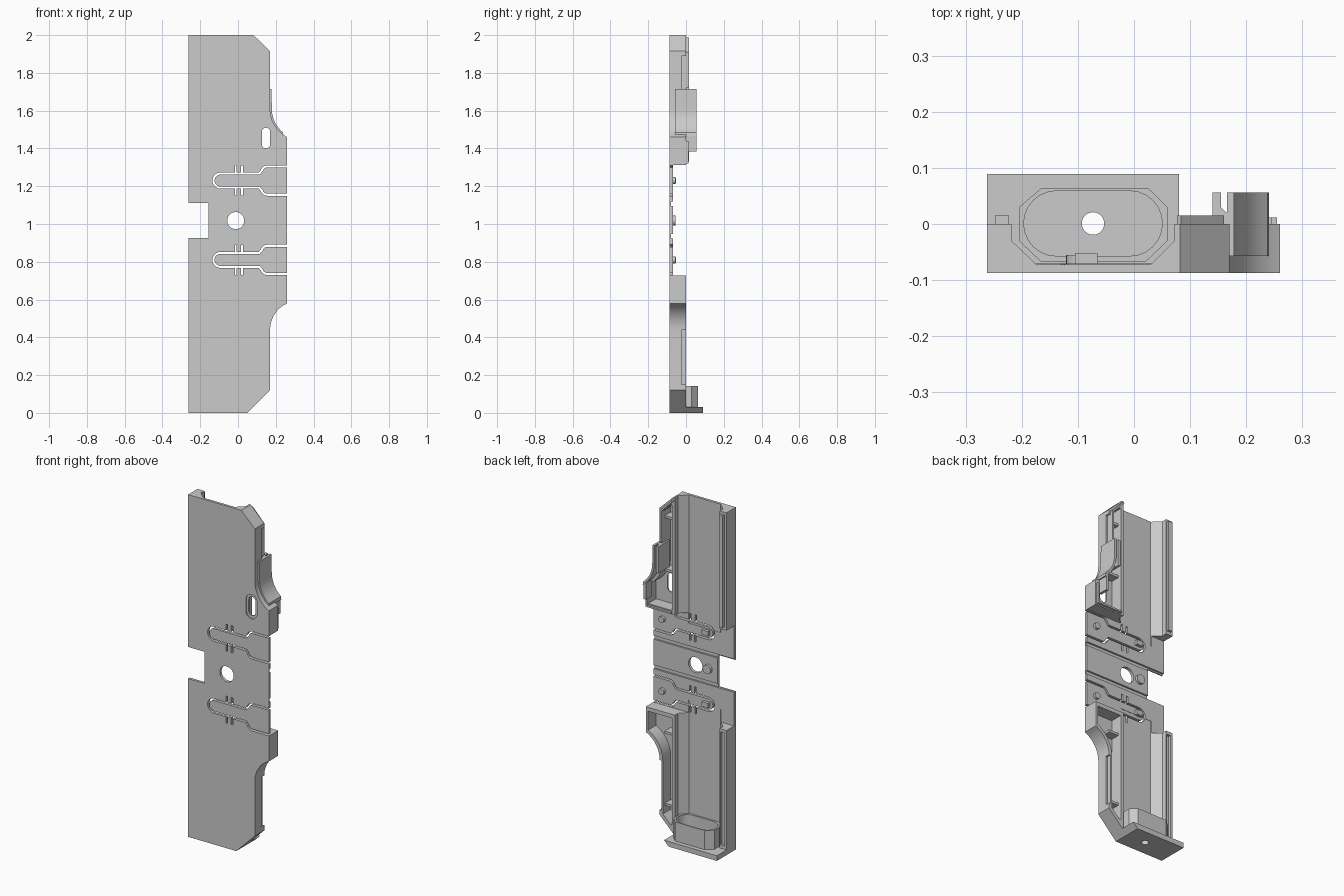
import bpy, bmesh, math
from mathutils import Vector

if "Cube" in bpy.data.objects:
    bpy.data.objects.remove(bpy.data.objects["Cube"])

FRONT, FLOOR = -0.087, -0.07


def prism(name, pts, a, b, axis='y'):
    """Extrude an outline: (x, z) along y, or (x, y) along z."""
    bm = bmesh.new()
    def co(p, t):
        return (p[0], t, p[1]) if axis == 'y' else (p[0], p[1], t)
    lo = [bm.verts.new(co(p, a)) for p in pts]
    hi = [bm.verts.new(co(p, b)) for p in pts]
    bm.faces.new(lo)
    bm.faces.new(hi[::-1])
    n = len(pts)
    for i in range(n):
        j = (i + 1) % n
        bm.faces.new((lo[i], hi[i], hi[j], lo[j]))
    bmesh.ops.recalc_face_normals(bm, faces=bm.faces)
    me = bpy.data.meshes.new(name)
    bm.to_mesh(me)
    bm.free()
    ob = bpy.data.objects.new(name, me)
    bpy.context.collection.objects.link(ob)
    return ob


def rect(x0, x1, z0, z1):
    return [(x0, z0), (x1, z0), (x1, z1), (x0, z1)]


def arc(cx, cz, r, a0, a1, n=12):
    return [(cx + r * math.cos(math.radians(a0 + (a1 - a0) * i / n)),
             cz + r * math.sin(math.radians(a0 + (a1 - a0) * i / n))) for i in range(n + 1)]


def circle(cx, cz, r, n=32):
    return arc(cx, cz, r, 0, 360 * (n - 1) / n, n - 1)


def upright_slot(cx, cz, w, h):
    r, d = w / 2, (h - w) / 2
    return arc(cx, cz + d, r, 0, 180) + arc(cx, cz - d, r, 180, 360)


def flat_slot(cx, cz, w, h):
    r, d = h / 2, (w - h) / 2
    return arc(cx + d, cz, r, -90, 90) + arc(cx - d, cz, r, 90, 270)


def ribbon(path, w):
    """Outline of an open polyline thickened to width w."""
    P = [Vector(p) for p in path]
    left, right = [], []
    for i, p in enumerate(P):
        d0 = (P[i] - P[max(i - 1, 0)]).normalized()
        d1 = (P[min(i + 1, len(P) - 1)] - P[i]).normalized()
        t = (d0 + d1).normalized()
        ref = d1 if d1.length else d0
        k = w / 2 / max(t.dot(ref), 0.5)
        n = Vector((-t.y, t.x)) * k
        left.append(tuple(p + n))
        right.append(tuple(p - n))
    return left + right[::-1]


def cut(ob, *cut_args, **kw):
    c = prism('cutter', *cut_args, **kw)
    c.hide_render = True
    m = ob.modifiers.new('cut', 'BOOLEAN')
    m.operation, m.solver, m.object = 'DIFFERENCE', 'EXACT', c
    bpy.context.view_layer.objects.active = ob
    bpy.ops.object.modifier_apply(modifier=m.name)
    bpy.data.objects.remove(c)


# Shell block with the side curves, end chamfers and left notch
low_curve = arc(0.324, 0.44, 0.154, 180, 114.5)
top_curve = arc(0.34, 1.61, 0.17, 242, 180)
outline = ([(-0.262, 0), (0.05, 0), (0.17, 0.12)] + low_curve + top_curve +
           [(0.17, 1.915), (0.082, 2), (-0.262, 2), (-0.262, 1.11),
            (-0.155, 1.11), (-0.155, 0.925), (-0.262, 0.925)])
shell = prism('folding_shell', outline, FRONT, 0)

# Thin middle and chamfered long channel
cut(shell, rect(-0.4, 0.4, 0.728, 1.312), FLOOR, 0.1)
channel = [(-0.218, 0.1), (-0.218, -0.03), (-0.174, -0.072), (0.03, -0.072),
           (0.072, -0.03), (0.072, 0.1)]
cut(shell, channel, 0.03, 0.8, axis='z')
cut(shell, channel, 1.25, 2.1, axis='z')

# Side pockets between inner and outer right walls
cut(shell, [(0.09, 1.335), (0.245, 1.335)] + arc(0.34, 1.61, 0.19, 240, 180) +
    [(0.15, 1.9), (0.1, 1.95), (0.09, 1.95)], -0.073, 0.1)
cut(shell, [(0.09, 0.08), (0.1, 0.08), (0.15, 0.13)] + arc(0.324, 0.44, 0.174, 180, 117) +
    [(0.245, 0.705), (0.09, 0.705)], -0.073, 0.1)

# Recessed strips on the outer right wall
for z0, z1 in ((0.15, 0.5), (1.6, 1.89)):
    cut(shell, rect(0.16, 0.3, z0, min(z1, 0.44) if z1 < 1 else z1), -0.025, 0.1)

# Mating groove in the lower rim
cut(shell, rect(-0.249, -0.223, 0.05, 0.71), -0.016, 0.1)

# Flexible latches: rounded slits and short relief slits
for zc in (1.23, 0.81):
    half = [(0.3, 0.075), (0.155, 0.075)] + arc(0.155, 0.045, 0.03, 100, 165, 5) + [(0.112, 0.037)]
    path = ([(x, zc + z) for x, z in half] + arc(-0.093, zc, 0.037, 90, 270, 14) +
            [(x, zc - z) for x, z in half[::-1]])
    cut(shell, ribbon(path, 0.011), -0.2, -0.05)
    for x in (-0.012, 0.022):
        for s in (1, -1):
            z0, z1 = sorted((zc + s * 0.034, zc + s * 0.079))
            cut(shell, rect(x - 0.005, x + 0.005, z0, z1), -0.2, -0.05)

# Hinge grooves behind, round hole, stepped slot
for z in (1.107, 0.935):
    cut(shell, rect(-0.4, 0.4, z - 0.011, z + 0.011), -0.08, 0)
cut(shell, circle(-0.012, 1.018, 0.045), -0.2, 0.1)
cut(shell, upright_slot(0.148, 1.455, 0.072, 0.142), -0.2, -0.081)
cut(shell, upright_slot(0.148, 1.455, 0.044, 0.11), -0.2, -0.05)

# Raised mating lips on the upper rim
prism('left_lip', rect(-0.248, -0.223, 1.33, 1.985), -0.002, 0.015)
prism('corner_lip', ribbon([(0.08, 1.983), (0.155, 1.905), (0.155, 1.72)], 0.01), -0.03, 0.015)
prism('block_lip', ribbon([(0.25, 1.44), (0.25, 1.324), (0.09, 1.324)], 0.01), -0.002, 0.012)

# Curved flap that follows the upper side curve, with forked inner wall
flap = ([(0.172, 1.715)] + arc(0.34, 1.61, 0.167, 180, 230, 12) + [(0.235, 1.465)])
prism('curved_flap', ribbon(flap, 0.012), -0.057, 0.056)
prism('flap_tail', rect(0.22, 0.235, 1.385, 1.48), -0.002, 0.056)
prism('flap_fork', [(0.14, -0.05), (0.177, -0.05), (0.177, 0.03), (0.165, 0.02),
                    (0.155, 0.03), (0.155, 0.056), (0.14, 0.056)], 1.56, 1.715, axis='z')

# Cross ribs in the pockets
for i, z in enumerate((0.18, 0.6, 1.55, 1.86)):
    prism(f'pocket_rib_{i}', rect(0.088, 0.152, z - 0.007, z + 0.007), -0.075, -0.02)

# Foot plate and hollow end cup
foot = prism('foot_plate', [(-0.262, 0), (0.05, 0), (0.08, 0.03), (-0.262, 0.03)], FRONT, 0.089)
cup = prism('end_cup', [(-0.205, -0.03), (-0.165, -0.068), (0.02, -0.068), (0.06, -0.03),
                        (0.06, 0.03), (0.025, 0.064), (-0.165, 0.064), (-0.205, 0.03)],
            0.028, 0.142, axis='z')
cut(cup, flat_slot(-0.073, 0.001, 0.247, 0.116), 0.04, 0.3, axis='z')
for ob in (cup, foot, shell):
    cut(ob, circle(-0.073, 0.001, 0.02), -0.1, 0.1, axis='z')

# Snap studs and catches on the thin middle
for zc in (1.23, 0.81):
    prism('latch_stud', circle(0.2, zc, 0.018, 24), FLOOR - 0.005, -0.055)
    prism('latch_catch', rect(-0.105, -0.065, zc - 0.014, zc + 0.014), FLOOR - 0.005, -0.052)
prism('strap_stud', circle(-0.095, 1.018, 0.026, 24), FLOOR - 0.005, -0.055)

# Smooth the curves, keep the hard edges
for ob in bpy.context.collection.objects:
    ob.select_set(True)
bpy.context.view_layer.objects.active = shell
bpy.ops.object.shade_smooth_by_angle(angle=math.radians(25))
